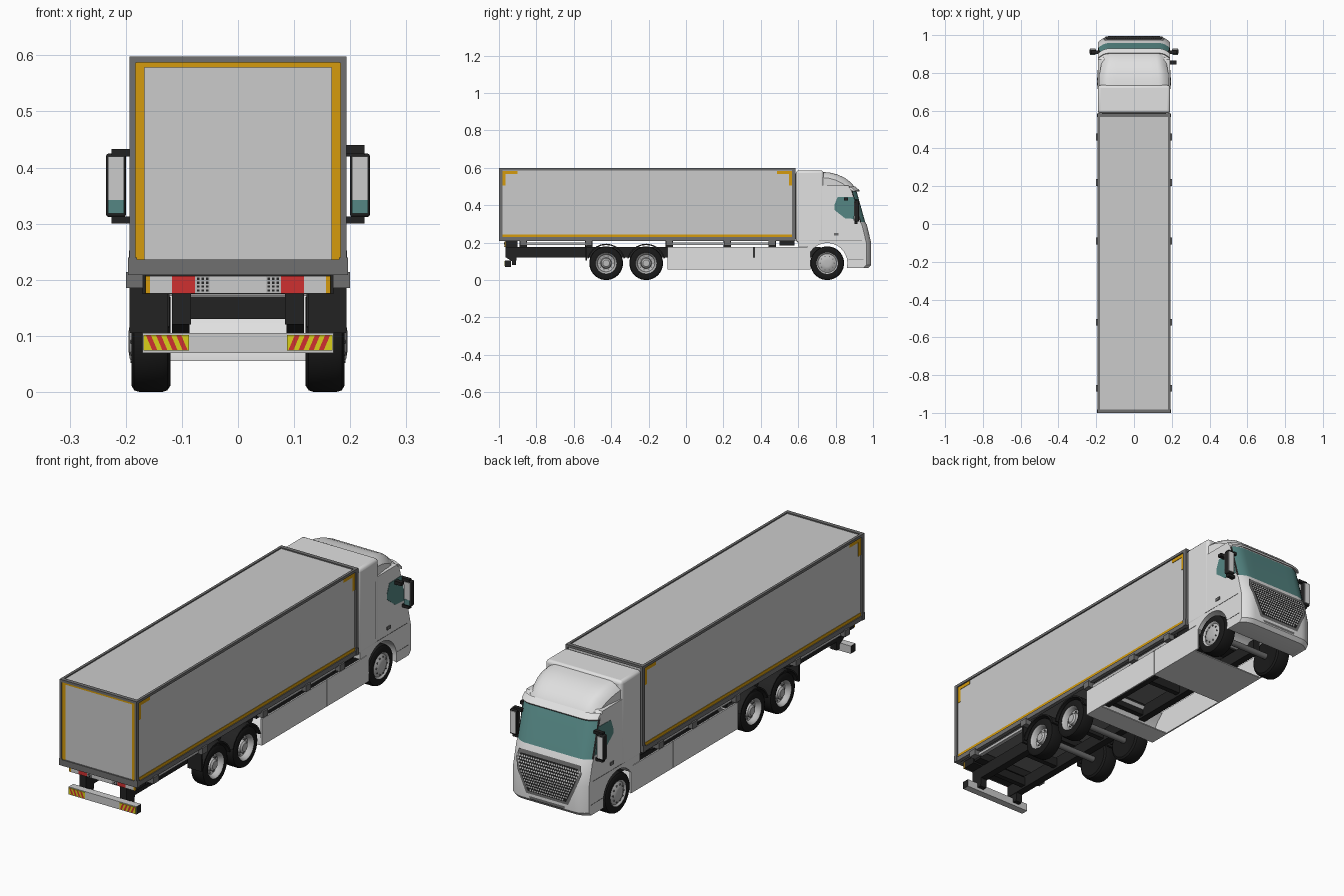
import bpy, bmesh, math

if "Cube" in bpy.data.objects:
    bpy.data.objects.remove(bpy.data.objects["Cube"])

def mat(name, r, g, b):
    m = bpy.data.materials.new(name)
    m.diffuse_color = (r, g, b, 1)
    m.use_nodes = True
    m.node_tree.nodes["Principled BSDF"].inputs["Base Color"].default_value = m.diffuse_color
    return m

WHITE = mat("cab white", .75, .75, .75)
GREY = mat("panel grey", .6, .6, .6)
FRAME = mat("frame grey", .16, .16, .16)
BLACK = mat("chassis black", .016, .016, .016)
TYRE = mat("tyre black", .01, .01, .01)
SILVER = mat("rim silver", .5, .5, .5)
GLASS = mat("teal glass", .09, .24, .23)
AMBER = mat("amber", .66, .33, .004)
RED = mat("red", .62, .03, .03)
YELLOW = mat("yellow", .7, .62, .01)

def make(name, verts, faces, mats, rule=None, mirror=False, bevel=0, segs=2):
    me = bpy.data.meshes.new(name)
    me.from_pydata(verts, [], faces)
    bm = bmesh.new(); bm.from_mesh(me)
    bmesh.ops.remove_doubles(bm, verts=bm.verts, dist=1e-5)
    bmesh.ops.recalc_face_normals(bm, faces=bm.faces)
    if rule:
        for f in bm.faces:
            f.material_index = rule(f.calc_center_median(), f.normal)
    bm.to_mesh(me); bm.free()
    for m in (mats if isinstance(mats, list) else [mats]):
        me.materials.append(m)
    ob = bpy.data.objects.new(name, me)
    bpy.context.collection.objects.link(ob)
    if bevel:
        b = ob.modifiers.new("bevel", 'BEVEL'); b.width = bevel; b.segments = segs
    if mirror:
        ob.modifiers.new("mirror", 'MIRROR')
    return ob

def box(name, x0, x1, y0, y1, z0, z1, m, **kw):
    v = [(x, y, z) for x in (x0, x1) for y in (y0, y1) for z in (z0, z1)]
    f = [(0, 1, 3, 2), (4, 6, 7, 5), (0, 4, 5, 1), (2, 3, 7, 6), (0, 2, 6, 4), (1, 5, 7, 3)]
    return make(name, v, f, m, **kw)

def prism(name, yz, x0, x1, m, **kw):
    """Extrude a side profile (y, z) along x."""
    return loft(name, yz, [x0, x1], lambda x, y, z: (x, y, z), m, **kw)

def loft(name, yz, xs, fn, m, **kw):
    """Repeat a side profile at several x positions, reshaped by fn, and join them."""
    n = len(yz)
    v = [fn(x, y, z) for x in xs for y, z in yz]
    f = [(s*n+i, s*n+(i+1) % n, (s+1)*n+(i+1) % n, (s+1)*n+i) for s in range(len(xs)-1) for i in range(n)]
    f += [tuple(range(n)), tuple(range((len(xs)-1)*n, len(xs)*n))]
    return make(name, v, f, m, **kw)

def lathe(name, prof, cy, cz, m, seg=40, **kw):
    """Revolve (x, radius) points around an axle running along x."""
    n = len(prof)
    v = [(x, cy+r*math.cos(a), cz+r*math.sin(a)) for a in [2*math.pi*k/seg for k in range(seg)] for x, r in prof]
    f = [(k*n+i, k*n+i+1, (k+1) % seg*n+i+1, (k+1) % seg*n+i) for k in range(seg) for i in range(n-1)]
    f += [tuple(k*n for k in range(seg)), tuple(k*n+n-1 for k in range(seg))]
    return make(name, v, f, m, **kw)

# ---- cargo box: panels and edge frame
box("cargo_body", -.187, .187, -.993, .578, .215, .593, [GREY, FRAME], rule=lambda c, n: int(n.z < -.5))
box("box_top_side_rail", .181, .193, -1, .585, .586, .598, FRAME, mirror=True)
box("box_bottom_side_rail", .175, .193, -1, .585, .209, .23, FRAME, mirror=True)
for end, y0, y1 in (("rear", -1, -.982), ("front", .567, .585)):
    box(end + "_corner_post", .183, .193, y0, y1, .209, .598, FRAME, mirror=True)
    box(end + "_top_beam", -.19, .19, y0, y1, .587, .598, FRAME)
    box(end + "_bottom_beam", -.193, .193, y0, y1, .209, .236, FRAME)
    box(end + "_corner_casting", .18, .196, y0, y1, .209, .24, FRAME, mirror=True)

# ---- amber reflective tape
box("rear_tape_side", .167, .183, -.996, -.99, .236, .587, AMBER, mirror=True)
box("rear_tape_top", -.183, .183, -.996, -.99, .578, .587, AMBER)
box("side_tape_bottom", .185, .189, -.98, .566, .23, .244, AMBER, mirror=True)
for y, s in ((-.98, 1), (.566, -1)):
    box("side_tape_corner", .185, .189, min(y, y+s*.08), max(y, y+s*.08), .568, .584, AMBER, mirror=True)
    box("side_tape_corner_drop", .185, .189, min(y, y+s*.016), max(y, y+s*.016), .505, .584, AMBER, mirror=True)

# ---- chassis, cross members, box supports
box("chassis_rail", .084, .118, -.965, .72, .12, .177, BLACK, mirror=True)
for y in (-.86, -.64, -.32, -.05, .2, .45):
    box("chassis_cross_member", -.09, .09, y-.012, y+.012, .13, .17, BLACK)
for y in (.46, .22, -.09, -.52, -.87):
    box("box_support_beam", -.17, .17, y-.02, y+.02, .175, .21, BLACK)
    box("box_lock", .165, .2, y-.018, y+.018, .185, .214, FRAME, mirror=True)
box("folded_leg_rear", .16, .178, -.88, -.52, .187, .2, SILVER, mirror=True)
box("folded_leg_front", .16, .178, -.08, .46, .187, .2, SILVER, mirror=True)
box("front_box_mount", -.17, .17, .5, .58, .185, .212, BLACK)

# ---- rear light bar
box("light_bar", -.166, .166, -.965, -.9, .175, .209, BLACK)
for n, x0, x1, m in (("side_marker", .157, .165, AMBER), ("reverse_light", .118, .157, GREY),
                     ("tail_light", .077, .118, RED), ("lamp_grid", .05, .077, SILVER), ("number_panel", 0, .05, GREY)):
    box(n, x0, x1, -.971, -.964, .176, .207, m, mirror=True)
for i in range(3):
    for j in range(4):
        box("lamp_hole", .053+i*.008, .057+i*.008, -.973, -.97, .179+j*.007, .183+j*.007, BLACK, mirror=True)

# ---- underrun bumper with hazard stripes
box("bumper_bar", -.17, .17, -.968, -.935, .07, .105, [GREY, BLACK], rule=lambda c, n: int(abs(n.x) > .5))
prism("bumper_bracket", [(-.965, .122), (-.93, .1), (-.93, .08), (-.91, .08), (-.9, .177), (-.965, .177)],
      .086, .118, BLACK, mirror=True)
box("hazard_plate", .087, .168, -.971, -.967, .074, .102, YELLOW, mirror=True)
for i in range(4):
    x = .09 + i*.018
    make("hazard_stripe", [(x, -.972, .075), (x+.009, -.972, .075), (x+.02, -.972, .101), (x+.011, -.972, .101)],
         [(0, 1, 2, 3)], RED, mirror=True)

# ---- wheels, axles, mudguards
TYRE_P = [(.122, .05), (.12, .078), (.126, .087), (.135, .09), (.175, .09), (.185, .087), (.19, .078), (.189, .057)]
REAR_P = TYRE_P + [(.186, .054), (.18, .05), (.165, .046), (.16, .03), (.178, .026), (.184, .018), (.184, .004)]
FRONT_P = TYRE_P + [(.187, .054), (.182, .05), (.186, .042), (.193, .03), (.195, .018), (.195, .004)]
def wheel_rule(c, n):
    r = math.hypot(c.y-wy, c.z-.09)
    return 1 if c.x > .155 and r < .0555 else 0
for nm, wy, prof in (("rear_wheel", -.427, REAR_P), ("middle_wheel", -.213, REAR_P), ("front_wheel", .755, FRONT_P)):
    lathe(nm, prof, wy, .09, [TYRE, SILVER], rule=wheel_rule, mirror=True)
    lathe(nm + "_axle", [(-.14, .014), (.14, .014)], wy, .09, FRAME, seg=16)
    for k in range(10):
        a = k*math.pi/5
        xb = .16 if prof is REAR_P else .184
        lathe("wheel_nut", [(xb, .0035), (xb+.008, .0035)], wy+.037*math.cos(a), .09+.037*math.sin(a), FRAME, seg=6, mirror=True)
for y in (-.427, -.213):
    arc = [math.radians(d) for d in range(15, 166, 15)]
    prism("mudguard", [(y+.104*math.cos(a), .09+.104*math.sin(a)) for a in arc] +
          [(y+.097*math.cos(a), .09+.097*math.sin(a)) for a in reversed(arc)], .122, .193, BLACK, mirror=True)
box("mud_flap", .125, .193, -.538, -.528, .105, .2, BLACK, mirror=True)

# ---- side skirts and underfloor
box("side_skirt_rear", .183, .19, -.1, .362, .055, .176, WHITE, mirror=True)
box("side_skirt_front", .183, .19, .366, .665, .055, .176, WHITE, mirror=True)
box("skirt_divider", -.185, .185, .36, .366, .055, .12, WHITE)
box("front_underfloor", -.185, .185, .366, .64, .055, .06, WHITE)
prism("skirt_rear_panel", [(0, .055), (-.1, .055), (-.1, .075), (-.085, .11), (-.06, .145), (-.03, .172),
                           (-.025, .168), (-.055, .14), (-.08, .105), (-.094, .075), (-.094, .06), (0, .06)],
      -.185, .185, WHITE)

# ---- cab with wheel arch; front corners swept back
T = [0, .5, .7, .78, .85, .92, .97, 1]
XS = [-.19*t for t in reversed(T)] + [.19*t for t in T[1:]]
def cab_shape(x, y, z):
    k = max(0, (abs(x)/.19-.7)/.3)
    return (x, y-(.026*k*k if y > .88 else 0), z)
arch = [(.755+.108*math.cos(math.radians(d)), .09+.108*math.sin(math.radians(d))) for d in range(145, -14, -12)]
cab = [(.6, .178), (.65, .178)] + arch + [(.885, .064), (.975, .064), (.99, .08), (.99, .2), (.967, .295), (.958, .31),
       (.912, .475), (.9, .492), (.87, .505), (.6, .505)]
def cab_rule(c, n):
    if .31 < c.z < .475 and n.y > .5 and c.y > .88:
        return 1 if abs(c.x) < .184 else 2
    return 0
loft("cab", cab, XS, cab_shape, [WHITE, GLASS, BLACK], rule=cab_rule)
box("cab_rear_fairing", -.191, .191, .588, .735, .2, .586, WHITE, bevel=.014, segs=3)
box("cab_rear_wall_gap", -.17, .17, .57, .6, .22, .57, FRAME)

# ---- roof deflector, narrowing to the front with rounded shoulders
def roof_shape(x, y, z):
    k, d = max(0, (abs(x)/.19-.7)/.3), max(0, (y-.73)/.18)
    return (x*(.98-.13*d*d), y-.02*k*k*d, z-(.03*k*k if z > .5 else 0))
loft("roof_deflector", [(.725, .46), (.725, .578), (.77, .574), (.81, .564), (.85, .546), (.88, .523), (.9, .5), (.908, .485), (.9, .46)],
     XS, roof_shape, WHITE)
loft("sun_visor", [(.9, .487), (.925, .472), (.929, .478), (.905, .5)], XS, cab_shape, WHITE)

# ---- side windows, doors
prism("side_window", [(.793, .375), (.793, .4), (.81, .443), (.897, .445), (.924, .325), (.85, .33)], .188, .1915, GLASS, mirror=True)
box("door_handle", .189, .194, .79, .815, .238, .252, FRAME, mirror=True)
box("door_rear_seam", .189, .191, .708, .711, .23, .49, FRAME, mirror=True)
box("door_lower_seam", .189, .191, .71, .94, .212, .214, FRAME, mirror=True)
box("step_seam", .189, .191, .868, .95, .11, .112, FRAME, mirror=True)

# ---- grille: frame, dark back and light mesh studs following the front slope
def front_y(z):
    return .99 if z < .2 else .99-(z-.2)*.242
def panel(name, rows, off, m):
    v = [(s*w, front_y(z)+off, z) for z, w in rows for s in (-1, 1)]
    make(name, v, [(2*i, 2*i+1, 2*i+3, 2*i+2) for i in range(len(rows)-1)], m)
panel("grille_frame", [(.287, .155), (.25, .163), (.2, .148), (.105, .105)], .003, FRAME)
panel("grille_back", [(.272, .143), (.25, .15), (.2, .136), (.117, .096)], .005, BLACK)
verts, faces = [], []
for r in range(12):
    z = .125 + r*.0125
    w = .098 + (z-.125)*.5
    for c in range(-14, 15):
        x = (c + .5*(r % 2))*.0115
        if abs(x) < w-.006:
            b = len(verts)
            verts += [(x+dx, front_y(z+dz)+.008, z+dz) for dx, dz in ((-.005, 0), (0, -.005), (.005, 0), (0, .005))]
            faces.append((b, b+1, b+2, b+3))
make("grille_mesh", verts, faces, GREY)
panel("lower_intake", [(.094, .09), (.082, .085)], .003, FRAME)

# ---- mirrors
box("mirror_housing", .2, .235, .9, .925, .312, .425, BLACK, mirror=True, bevel=.004)
box("mirror_glass", .203, .232, .897, .901, .318, .42, GREY, mirror=True)
box("mirror_lower_glass", .203, .232, .896, .9, .318, .342, GLASS, mirror=True)
box("mirror_cover", .204, .232, .924, .928, .32, .418, WHITE, mirror=True)
for z in (.305, .425):
    box("mirror_arm", .18, .225, .9, .918, z-.005, z+.008, BLACK, mirror=True)
box("kerb_mirror", .185, .225, .845, .865, .425, .44, BLACK)

# ---- smooth shading with sharp edges kept
for o in bpy.data.objects:
    o.select_set(True)
    bpy.context.view_layer.objects.active = o
bpy.ops.object.shade_smooth_by_angle(angle=math.radians(32))
